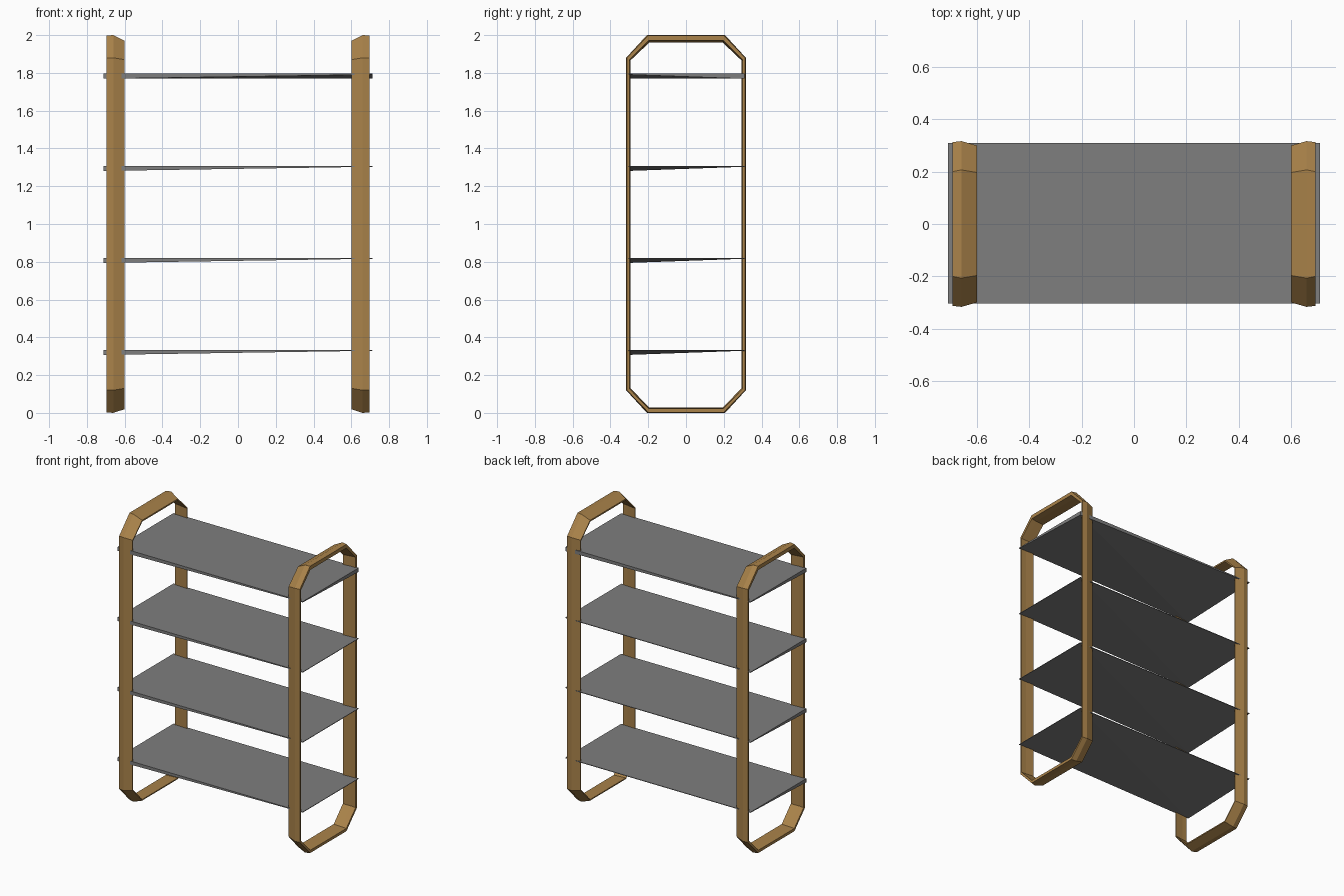
import bpy, bmesh

if "Cube" in bpy.data.objects:
    bpy.data.objects.remove(bpy.data.objects["Cube"])


def material(name, rgb):
    m = bpy.data.materials.new(name)
    m.diffuse_color = (*rgb, 1)
    m.use_nodes = True
    m.node_tree.nodes["Principled BSDF"].inputs["Base Color"].default_value = m.diffuse_color
    return m


wood = material("warm wood", (0.40, 0.225, 0.068))
grey = material("shelf grey", (0.21, 0.21, 0.21))


def add_object(name, bm, mat):
    bmesh.ops.recalc_face_normals(bm, faces=bm.faces)
    me = bpy.data.meshes.new(name)
    bm.to_mesh(me)
    bm.free()
    me.materials.append(mat)
    ob = bpy.data.objects.new(name, me)
    bpy.context.scene.collection.objects.link(ob)
    return ob


def octagon(y, flat, z0, z1, low, high):
    """Chamfered upright loop in the yz plane."""
    return [(-flat, z0), (flat, z0), (y, low), (y, high),
            (flat, z1), (-flat, z1), (-y, high), (-y, low)]


# Each frame is a bowed band: rings (x, loop) swept round its cross-section
RINGS = [
    (0.695, octagon(0.313, 0.20, 0.003, 1.998, 0.12, 1.88)),
    (0.66, octagon(0.317, 0.207, 0.0, 2.0, 0.12, 1.88)),
    (0.60, octagon(0.300, 0.197, 0.02, 1.97, 0.13, 1.87)),
    (0.60, octagon(0.295, 0.195, 0.028, 1.96, 0.132, 1.865)),
    (0.66, octagon(0.300, 0.197, 0.025, 1.965, 0.13, 1.868)),
    (0.695, octagon(0.300, 0.197, 0.022, 1.972, 0.128, 1.87)),
]


def frame(name, side):
    bm = bmesh.new()
    rings = [[bm.verts.new((side * x, y, z)) for y, z in loop] for x, loop in RINGS]
    for i, a in enumerate(rings):
        b = rings[(i + 1) % len(rings)]
        for j in range(8):
            k = (j + 1) % 8
            bm.faces.new((a[j], a[k], b[k], b[j]))
    add_object(name, bm, wood)


frame("left_frame", -1)
frame("right_frame", 1)


# Shelves: flat top, underside that drops at one or two opposite corners
def shelf(name, z, drops):
    bm = bmesh.new()
    corners = [(-0.712, -0.305), (0.712, -0.305), (0.712, 0.31), (-0.712, 0.31)]
    top = [bm.verts.new((x, y, z)) for x, y in corners]
    low = [bm.verts.new((x, y, z - d)) for (x, y), d in zip(corners, drops)]
    bm.faces.new(top)
    bm.faces.new((low[0], low[2], low[1]))
    bm.faces.new((low[0], low[3], low[2]))
    for i in range(4):
        j = (i + 1) % 4
        bm.faces.new((top[i], low[i], low[j], top[j]))
    add_object(name, bm, grey)


for i, z in enumerate((0.333, 0.82, 1.307)):
    shelf(f"shelf_{i + 1}", z, (0.026, 0.004, 0.004, 0.004))
shelf("top_shelf", 1.797, (0.028, 0.006, 0.028, 0.006))
